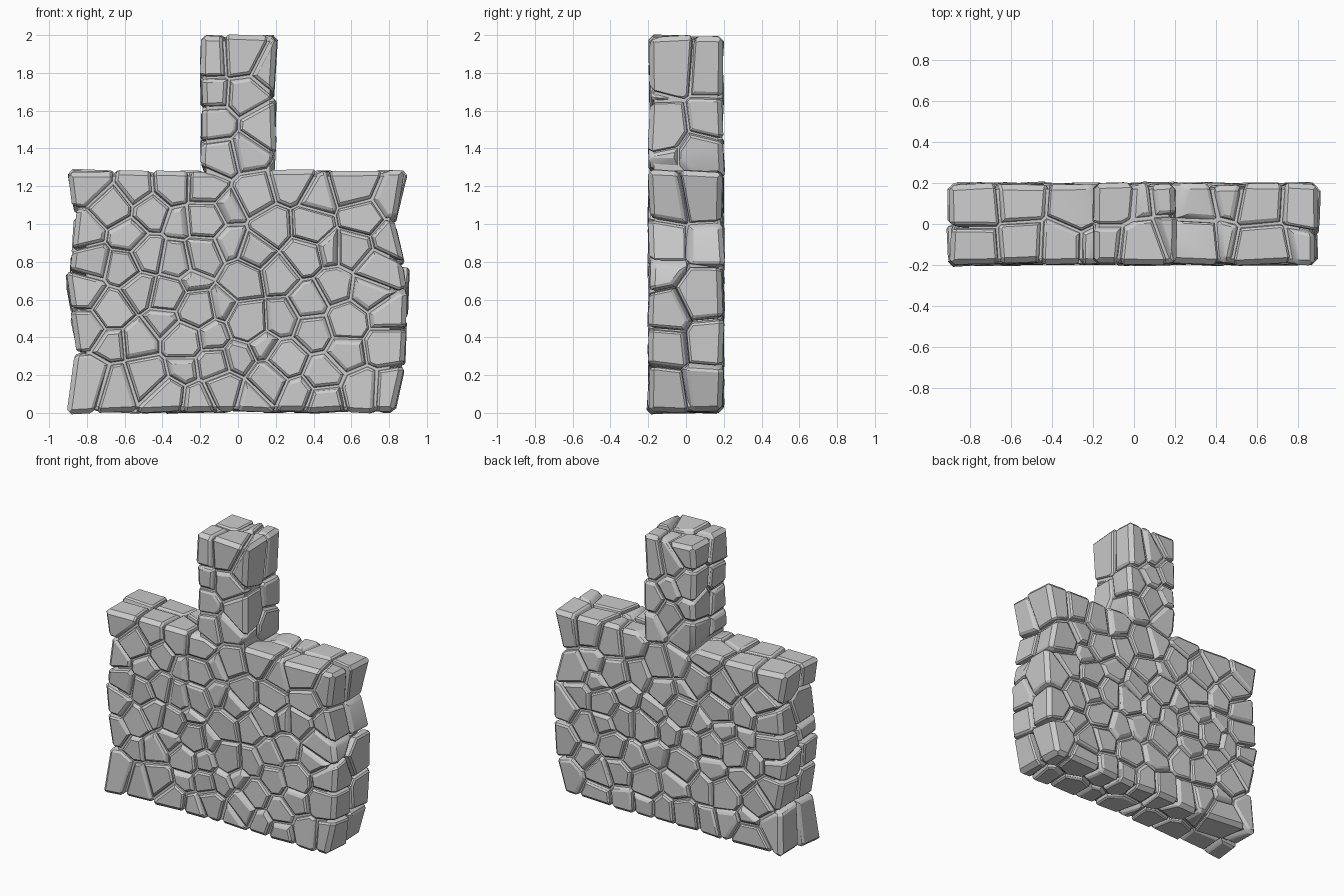
import bpy, bmesh, random
from mathutils import Vector
from mathutils.geometry import points_in_planes

if "Cube" in bpy.data.objects:
    bpy.data.objects.remove(bpy.data.objects["Cube"])

random.seed(7)
HY, WALL_TOP, TOP, CH = 0.2, 1.285, 2.0, 0.2

# wavy wall ends as (height, half width)
ENDS = {1: [(0, .83), (.25, .88), (.65, .905), (1.0, .84), (1.29, .905)],
        -1: [(0, .9), (.35, .86), (.65, .905), (1.0, .87), (1.29, .905)]}


def end_at(side, z):
    pts = ENDS[side]
    for (z0, w0), (z1, w1) in zip(pts, pts[1:]):
        if z <= z1:
            slope = (w1 - w0) / (z1 - z0)
            return w0 + slope * (z - z0), slope


def plane(n, p):
    n = Vector(n).normalized()
    return n, n.dot(Vector(p))


def scatter(xr, zr, gap, ymin, existing):
    """Random stone centres in two layers, kept apart by gap."""
    out = []
    for _ in range(9000):
        x, z = random.uniform(*xr), random.uniform(*zr)
        p = Vector((x, random.choice((-1, 1)) * random.uniform(ymin, 0.14), z))
        if all((p - q).length > gap for q in existing + out):
            out.append(p)
    return out


def bounds(s, chimney):
    """Outer planes limiting a stone."""
    b = [plane((0, -1, 0), (0, -HY, 0)), plane((0, 1, 0), (0, HY, 0))]
    if chimney:
        b += [plane((k, 0, 0), (k * CH, 0, 0)) for k in (-1, 1)]
        b += [plane((0, 0, 1), (0, 0, TOP)), plane((0, 0, -1), (0, 0, 1.12))]
        return b
    for k in (-1, 1):
        w, slope = end_at(k, s.z)
        b.append(plane((k, 0, -slope), (k * w, 0, s.z)))
    b.append(plane((0, 0, -1), (0, 0, 0)))
    if abs(s.x) < 0.14 and s.z > 1.05:
        # stones knitting the chimney into the wall
        b += [plane((k, 0, .5), (k * CH, 0, WALL_TOP)) for k in (-1, 1)]
        b.append(plane((0, 0, 1), (0, 0, 1.5)))
    else:
        b.append(plane((0, 0, 1), (0, 0, WALL_TOP)))
    return b


def stone(bm, s, seeds, chimney):
    """Voronoi cell with chamfered rim, as the hull of several inset cells."""
    near = sorted((q for q in seeds if q is not s), key=lambda q: (q - s).length)[:26]
    sides = [plane(q - s, (q + s) / 2) for q in near]
    outer = []
    for n, d in bounds(s, chimney):
        foot = s + n * (d - n.dot(s))
        tilt = Vector([random.uniform(-.06, .06) for _ in range(3)])
        outer.append(plane(n + tilt, foot - n * random.uniform(0, .01)))
    # blunt the box edges
    for i, (n, d) in enumerate(list(outer)):
        for m, e in outer[:i]:
            if n.dot(m) > -.5 and i < 6:
                v = n + m
                outer.append((v.normalized(), (d + e - .026) / v.length))
    wide = random.uniform(.019, .028)
    pts = []
    for gap, depth in ((wide, 0), (wide * .5, .009), (.003, .035)):
        planes = [Vector((*n, gap - d)) for n, d in sides]
        planes += [Vector((*n, depth - d)) for n, d in outer]
        pts += points_in_planes(planes)[0]
    if len(pts) < 6:
        return
    tmp = bmesh.new()
    for p in pts:
        tmp.verts.new(p)
    bmesh.ops.remove_doubles(tmp, verts=tmp.verts[:], dist=.002)
    if len(tmp.verts) > 4:
        bmesh.ops.convex_hull(tmp, input=tmp.verts[:])
        bmesh.ops.delete(tmp, geom=[v for v in tmp.verts if not v.link_faces], context='VERTS')
        bmesh.ops.dissolve_limit(tmp, angle_limit=.03, verts=tmp.verts[:], edges=tmp.edges[:])
        me = bpy.data.meshes.new("tmp")
        tmp.to_mesh(me)
        bm.from_mesh(me)
        bpy.data.meshes.remove(me)
    tmp.free()


def finish(name, bm):
    me = bpy.data.meshes.new(name)
    bm.to_mesh(me)
    bm.free()
    ob = bpy.data.objects.new(name, me)
    bpy.context.collection.objects.link(ob)
    bpy.ops.object.select_all(action='DESELECT')
    ob.select_set(True)
    bpy.context.view_layer.objects.active = ob
    bpy.ops.object.shade_smooth_by_angle(angle=.45)


# stone centres
wall_seeds = scatter((-.82, .82), (.06, 1.22), .142, .08, [])
chimney_seeds = scatter((-.14, .14), (1.34, 1.93), .15, .08, wall_seeds)
seeds = wall_seeds + chimney_seeds

# stones
for name, group, chimney in (("wall_stones", wall_seeds, False),
                             ("chimney_stones", chimney_seeds, True)):
    bm = bmesh.new()
    for s in group:
        stone(bm, s, seeds, chimney)
    finish(name, bm)

# mortar cores behind the stones
for name, hx, z0, z1 in (("wall_mortar", .805, .03, WALL_TOP - .03),
                         ("chimney_mortar", CH - .03, 1.2, TOP - .03)):
    bpy.ops.mesh.primitive_cube_add(size=1, location=(0, 0, (z0 + z1) / 2))
    ob = bpy.context.object
    ob.name = name
    ob.scale = (2 * hx, 2 * HY - .06, z1 - z0)
